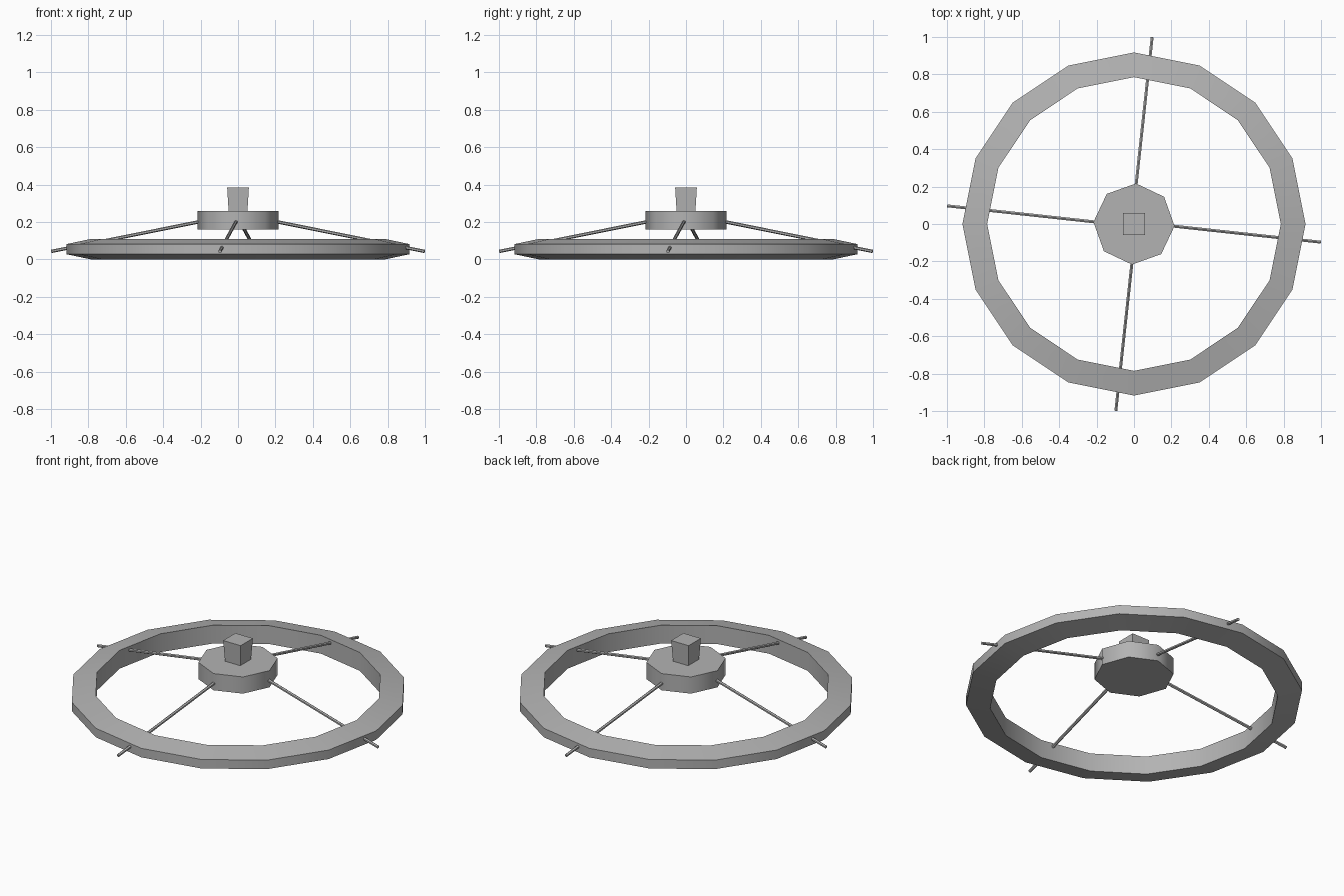
import bpy
import bmesh
from math import radians, cos, sin, pi
from mathutils import Vector, Matrix

cube = bpy.data.objects.get("Cube")
if cube:
    bpy.data.objects.remove(cube, do_unlink=True)

grey = bpy.data.materials.new("plain_grey")
grey.use_nodes = True
colour = (0.45, 0.45, 0.45, 1)
grey.diffuse_color = colour
grey.node_tree.nodes["Principled BSDF"].inputs["Base Color"].default_value = colour


def finish(name, bm):
    """Turn a bmesh into a grey object with smooth walls and sharp rims."""
    bmesh.ops.recalc_face_normals(bm, faces=bm.faces)
    mesh = bpy.data.meshes.new(name)
    bm.to_mesh(mesh)
    bm.free()
    mesh.materials.append(grey)
    obj = bpy.data.objects.new(name, mesh)
    bpy.context.collection.objects.link(obj)
    bpy.ops.object.select_all(action="DESELECT")
    obj.select_set(True)
    bpy.context.view_layer.objects.active = obj
    bpy.ops.object.shade_smooth_by_angle(angle=radians(50))
    return obj


def prism(name, sides, r_bottom, r_top, start, end, turn=0):
    """Capped prism running from start to end."""
    start, end = Vector(start), Vector(end)
    axis = end - start
    place = (Matrix.Translation((start + end) / 2)
             @ axis.to_track_quat("Z", "Y").to_matrix().to_4x4()
             @ Matrix.Rotation(radians(turn), 4, "Z"))
    bm = bmesh.new()
    bmesh.ops.create_cone(bm, cap_ends=True, segments=sides, radius1=r_bottom,
                          radius2=r_top, depth=axis.length, matrix=place)
    return finish(name, bm)


# Rim: a tapered section swept around sixteen sides
section = [(0.785, 0.0), (0.917, 0.028), (0.917, 0.082), (0.785, 0.11)]
sides = 16
bm = bmesh.new()
loops = []
for i in range(sides):
    a = 2 * pi * i / sides
    loops.append([bm.verts.new((r * cos(a), r * sin(a), z)) for r, z in section])
for i in range(sides):
    here, there = loops[i], loops[(i + 1) % sides]
    for j in range(4):
        k = (j + 1) % 4
        bm.faces.new((here[j], there[j], there[k], here[k]))
finish("rim", bm)

# Hub and the flared square post on top of it
hub_turn = -2.8
bm = bmesh.new()
bmesh.ops.create_cone(bm, cap_ends=True, segments=8, radius1=0.217, radius2=0.217, depth=0.1,
                      matrix=Matrix.Translation((0, 0, 0.21)) @ Matrix.Rotation(radians(hub_turn), 4, "Z"))
finish("hub", bm)
prism("post", 4, 0.071, 0.082, (0, 0, 0.255), (0, 0, 0.385), 45)

# Four spokes sloping from the hub out through the rim
for i, side in enumerate(("left", "back", "right", "front")):
    turn = Matrix.Rotation(i * pi / 2, 3, "Z")
    prism("spoke_" + side, 6, 0.009, 0.009,
          turn @ Vector((0.18, -0.008, 0.207)), turn @ Vector((0.998, -0.097, 0.043)))
